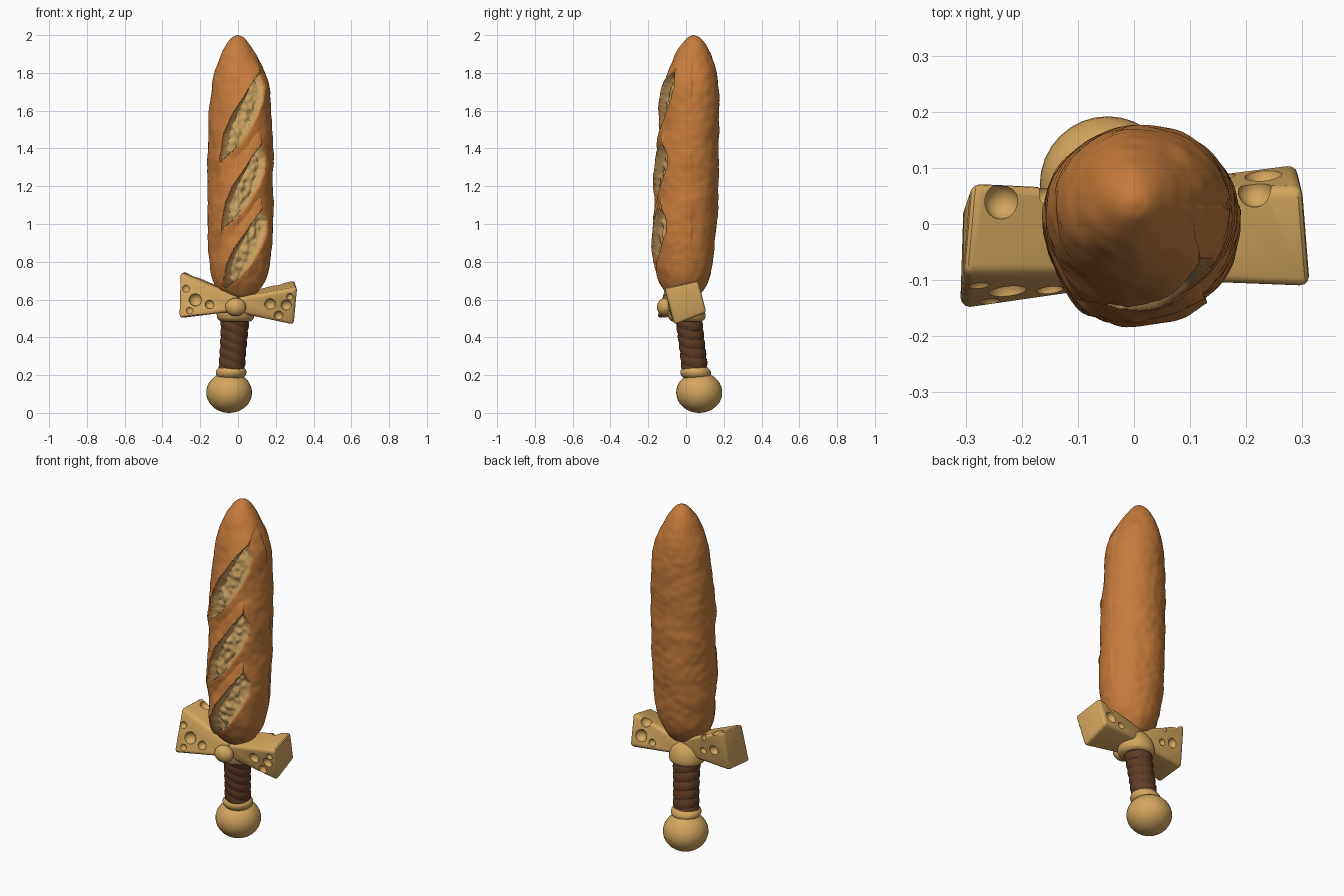
import bpy, bmesh, math
from mathutils import Vector, noise

if "Cube" in bpy.data.objects:
    bpy.data.objects.remove(bpy.data.objects["Cube"])


def material(name, rgb):
    m = bpy.data.materials.new(name)
    m.diffuse_color = (*rgb, 1)
    m.use_nodes = True
    m.node_tree.nodes["Principled BSDF"].inputs["Base Color"].default_value = m.diffuse_color
    return m


CRUST = material("crust brown", (0.56, 0.20, 0.045))
CRUMB = material("crumb tan", (0.60, 0.36, 0.125))
CHEESE = material("cheese tan", (0.66, 0.38, 0.115))
LEATHER = material("dark leather", (0.115, 0.045, 0.018))


def finish(bm, name, mats, angle=40):
    bmesh.ops.recalc_face_normals(bm, faces=bm.faces)
    me = bpy.data.meshes.new(name)
    bm.to_mesh(me)
    bm.free()
    ob = bpy.data.objects.new(name, me)
    bpy.context.collection.objects.link(ob)
    for m in mats:
        me.materials.append(m)
    smooth(ob, angle)
    return ob


def smooth(ob, angle):
    bpy.ops.object.select_all(action='DESELECT')
    ob.select_set(True)
    bpy.context.view_layer.objects.active = ob
    bpy.ops.object.shade_smooth_by_angle(angle=math.radians(angle))


def stations_at(st, z):
    """Smooth (Hermite) interpolation of (z, cx, rx, cy, ry) rows."""
    i = max(k for k in range(len(st) - 1) if st[k][0] <= z or k == 0)

    def slope(k, c):
        a, b = st[max(k - 1, 0)], st[min(k + 1, len(st) - 1)]
        return (b[c] - a[c]) / (b[0] - a[0])
    h = st[i + 1][0] - st[i][0]
    t = (z - st[i][0]) / h
    return [(2*t**3 - 3*t*t + 1) * st[i][c] + (t**3 - 2*t*t + t) * h * slope(i, c)
            + (3*t*t - 2*t**3) * st[i + 1][c] + (t**3 - t*t) * h * slope(i + 1, c)
            for c in range(1, 5)]


def loft(name, st, n, step, mats, disp=None, warp=0.0, pick=None, angle=40):
    """Stack of elliptical rings; disp moves points radially, pick chooses face material."""
    zs = []
    for a, b in zip(st, st[1:]):
        k = max(3, round((b[0] - a[0]) / step))
        zs += [a[0] + (b[0] - a[0]) * j / k for j in range(k)]
    zs.append(st[-1][0])
    bm = bmesh.new()
    rings = []
    for z in zs:
        cx, rx, cy, ry = stations_at(st, z)
        ring = []
        for j in range(n):
            u = 2 * math.pi * j / n
            a = u - warp * math.sin(u) - math.pi / 2      # denser toward the front
            d = Vector((math.cos(a), math.sin(a), 0))
            p = Vector((cx + rx * d.x, cy + ry * d.y, z))
            if disp:
                p += d * disp(p, a) * min(1, rx / 0.08)
            ring.append(bm.verts.new(p))
        rings.append(ring)
    for r, s in zip(rings, rings[1:]):
        for j in range(n):
            k = (j + 1) % n
            f = bm.faces.new((r[j], r[k], s[k], s[j]))
            if pick:
                f.material_index = pick(f.calc_center_median())
    bm.faces.new(rings[0])
    bm.faces.new(rings[-1])
    return finish(bm, name, mats, angle)


# Slashes: leaf shape given by left and right edge over height 0..1
LEFT = [(0, -.085), (.3, -.065), (.5, -.03), (.7, .025), (.9, .075), (1, .105)]
RIGHT = [(0, -.08), (.15, .0), (.3, .05), (.5, .10), (.7, .13), (.85, .133), (1, .105)]
SLASHES = [(1.34, 1.80, 0.0), (0.98, 1.42, 0.008), (0.66, 1.08, 0.015)]


def edge(tab, f):
    for (a, x), (b, y) in zip(tab, tab[1:]):
        if f <= b:
            return x + (y - x) * (f - a) / (b - a)
    return tab[-1][1]


def slash_distance(p):
    """Signed distance to nearest slash (negative inside) and which side of it."""
    best = (9, 0)
    if p.y > 0.03:
        return best
    for z0, z1, off in SLASHES:
        f = (p.z - z0) / (z1 - z0)
        g = min(max(f, 0), 1)
        dl, dr = edge(LEFT, g) + off - p.x, p.x - edge(RIGHT, g) - off
        d = max(dl, dr) * 0.75
        if f != g:
            d = math.hypot(max(d, 0), (f - g) * (z1 - z0) * 0.6) + 0.001
        best = min(best, (d, 1 if dl > dr else 0))
    return best


def crust_shape(p, a):
    h = 0.007 * noise.noise(p * 8) + 0.003 * noise.noise(p * 24)
    d, left = slash_distance(p)
    if d < 0:
        t = min(1, -d / 0.010)
        return h + 0.008 - t * (0.033 + 0.012 * noise.noise(p * 32))
    return h + (0.020 if left else 0.010) * math.exp(-(d / 0.035) ** 2)


# Baguette blade
loft("baguette_blade", [
    (0.60, .01, .04, -.015, .05), (0.63, .01, .085, -.012, .09), (0.70, .01, .138, -.01, .128),
    (0.80, .01, .163, -.008, .150), (1.0, .01, .171, .0, .163), (1.4, .012, .171, .015, .160),
    (1.7, .012, .156, .028, .147), (1.8, .008, .131, .032, .128), (1.9, .002, .092, .036, .094),
    (1.96, 0, .055, .04, .056), (1.99, 0, .027, .04, .027), (2.0, 0, .003, .04, .003)],
    200, 0.006, [CRUST, CRUMB], crust_shape, 0.45,
    lambda c: 1 if slash_distance(c)[0] < 0 else 0, 60)


# Leather grip with spiral wrap
def wrap(p, a):
    s = ((p.z + 0.3 * p.x) / 0.05 + a / (2 * math.pi)) % 1
    return 0.007 * math.sin(math.pi * s) ** 0.6 - 0.003


loft("grip", [(0.20, -.036, .068, .05, .068), (0.35, -.025, .068, .033, .067),
              (0.51, -.014, .074, .012, .069)], 48, 0.004, [LEATHER], wrap)

# Collars and pommel
loft("upper_collar", [(0.485, -.013, .080, .005, .080), (0.50, -.013, .096, .005, .096),
                      (0.54, -.012, .100, .0, .100), (0.58, -.01, .090, -.005, .090),
                      (0.62, -.005, .06, -.01, .06)], 48, 0.01, [CHEESE])
loft("lower_collar", [(0.185, -.038, .065, .054, .065), (0.20, -.037, .078, .052, .078),
                      (0.222, -.036, .080, .05, .080), (0.24, -.034, .066, .048, .066)],
     48, 0.006, [CHEESE])


def ball(name, loc, radii, mats):
    bm = bmesh.new()
    bmesh.ops.create_uvsphere(bm, u_segments=32, v_segments=20, radius=1)
    for v in bm.verts:
        v.co = Vector(loc) + Vector([a * b for a, b in zip(v.co, radii)])
    return finish(bm, name, mats, 60)


ball("pommel", (-.047, .07, .108), (.121, .122, .108), [CHEESE])
ball("guard_knob", (-.012, -.112, .56), (.055, .042, .048), [CHEESE])


# Cheese wedge guards: outer and inner (front top, back top, back bottom, front bottom)
def wedge(name, outer, inner, holes):
    bm = bmesh.new()
    o, i = ([bm.verts.new(p) for p in q] for q in (outer, inner))
    bm.faces.new(o)
    bm.faces.new(i)
    for j in range(4):
        k = (j + 1) % 4
        bm.faces.new((o[j], o[k], i[k], i[j]))
    bmesh.ops.bevel(bm, geom=bm.edges[:], offset=0.018, segments=3, profile=0.5,
                    affect='EDGES')
    ob = finish(bm, name, [CHEESE])
    for x, y, z, r in holes:
        cut = ball("hole_cutter", (x, y, z), (r, r, r), [CHEESE])
        cut.hide_render = True
        mod = ob.modifiers.new("hole", 'BOOLEAN')
        mod.operation, mod.solver, mod.object = 'DIFFERENCE', 'EXACT', cut
        bpy.context.view_layer.objects.active = ob
        bpy.ops.object.modifier_apply(modifier=mod.name)
        bpy.data.objects.remove(cut)
    smooth(ob, 35)


wedge("guard_left",
      [(-.305, -.09, .745), (-.29, .075, .75), (-.305, .035, .515), (-.31, -.155, .50)],
      [(.0, -.09, .62), (.0, .06, .63), (.0, .05, .54), (.0, -.11, .54)],
      [(-.225, -.125, .60, .034), (-.275, -.12, .66, .022), (-.15, -.12, .575, .024),
       (-.255, -.15, .545, .022), (-.235, .04, .73, .032), (-.16, .05, .68, .02),
       (-.22, .06, .62, .028), (-.15, .06, .60, .02)])
wedge("guard_right",
      [(.315, -.115, .665), (.30, .065, .705), (.29, .11, .53), (.295, -.06, .462)],
      [(.0, -.10, .61), (.0, .06, .63), (.0, .07, .54), (.0, -.09, .53)],
      [(.17, -.10, .575, .03), (.255, -.095, .57, .028), (.215, -.08, .515, .024),
       (.275, -.105, .615, .018), (.215, .06, .675, .03), (.23, .092, .60, .034),
       (.16, .085, .575, .02)])
